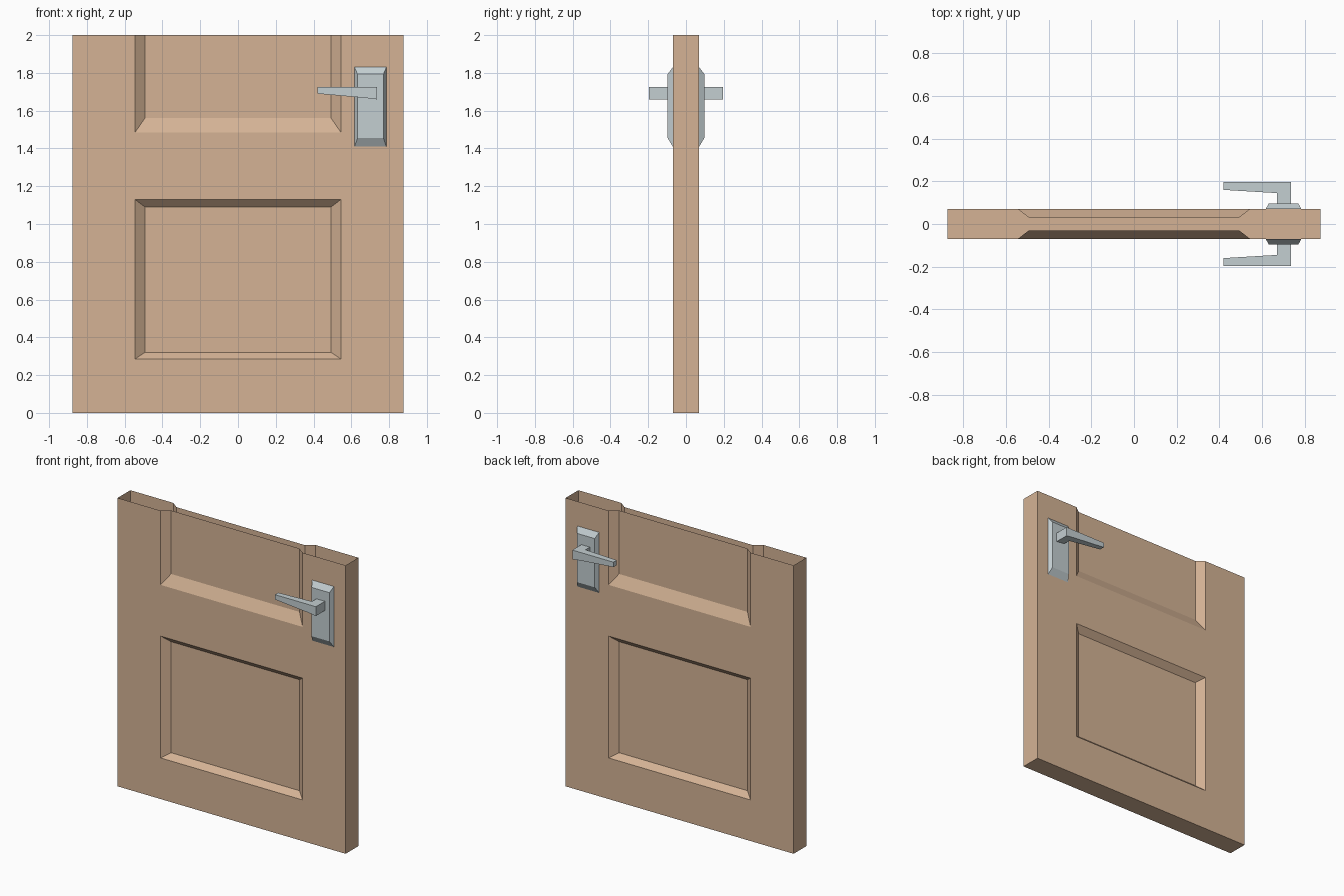
import bpy, bmesh

if "Cube" in bpy.data.objects:
    bpy.data.objects.remove(bpy.data.objects["Cube"])


def material(name, colour):
    m = bpy.data.materials.new(name)
    m.diffuse_color = (*colour, 1)
    m.use_nodes = True
    m.node_tree.nodes["Principled BSDF"].inputs["Base Color"].default_value = m.diffuse_color
    return m


WOOD = material("wood", (0.66, 0.45, 0.30))
METAL = material("metal", (0.55, 0.62, 0.64))


def make(name, quads, mat):
    """Weld quads into the front half, then mirror it to the back of the door."""
    bm = bmesh.new()
    for q in quads:
        bm.faces.new([bm.verts.new(p) for p in q])
    bmesh.ops.remove_doubles(bm, verts=bm.verts, dist=1e-4)
    bmesh.ops.recalc_face_normals(bm, faces=bm.faces)
    me = bpy.data.meshes.new(name)
    bm.to_mesh(me)
    bm.free()
    me.materials.append(mat)
    ob = bpy.data.objects.new(name, me)
    bpy.context.collection.objects.link(ob)
    mirror = ob.modifiers.new("front_to_back", 'MIRROR')
    mirror.use_axis = (False, True, False)
    return ob


def rect(x0, x1, z0, z1, y):
    return [(x0, y, z0), (x1, y, z0), (x1, y, z1), (x0, y, z1)]


def bridge(a, b, skip=()):
    """Quads joining two four-point loops."""
    return [[a[i], a[(i + 1) % 4], b[(i + 1) % 4], b[i]]
            for i in range(4) if i not in skip]


# Door leaf: flat frame with two bevelled recesses, hollow and open at the top
W, T, R = 0.875, 0.07, 0.03
xs = [-W, -0.545, 0.545, W]
zs = [0, 0.285, 1.13, 1.485, 2]
recess = {(1, 1): (0.32, 1.09), (1, 3): (1.56, 2)}
door = []
for i in range(3):
    for k in range(4):
        outer = rect(xs[i], xs[i + 1], zs[k], zs[k + 1], -T)
        if (i, k) in recess:
            inner = rect(-0.493, 0.493, *recess[i, k], -R)
            door += bridge(outer, inner, skip=(2,) if k == 3 else ()) + [inner]
        else:
            door.append(outer)
    # Bottom edge
    door.append([(xs[i], -T, 0), (xs[i], 0, 0), (xs[i + 1], 0, 0), (xs[i + 1], -T, 0)])
# Side edges
for x in (-W, W):
    for z0, z1 in zip(zs, zs[1:]):
        door.append([(x, -T, z0), (x, 0, z0), (x, 0, z1), (x, -T, z1)])
make("door_leaf", door, WOOD)

# Lock plates with bevelled rims
base = rect(0.617, 0.785, 1.41, 1.83, -T)
face = rect(0.633, 0.77, 1.455, 1.793, -0.097)
make("lock_plate", bridge(base, face) + [base, face], METAL)


# Lever handles: tapered bar along x with a stem back to the plate
def section(x, y0, y1, z0, z1):
    return [(x, y0, z0), (x, y1, z0), (x, y1, z1), (x, y0, z1)]


tip = section(0.42, -0.196, -0.16, 1.69, 1.724)
neck = section(0.67, -0.196, -0.145, 1.668, 1.724)
end = section(0.735, -0.196, -0.145, 1.66, 1.724)
lever = [tip, end] + bridge(tip, neck) + bridge(neck, end, skip=(1,))
stem_front = [neck[1], end[1], end[2], neck[2]]
stem_back = [(x, -0.097, z) for x, _, z in stem_front]
lever += bridge(stem_front, stem_back) + [stem_back]
make("lever_handle", lever, METAL)
